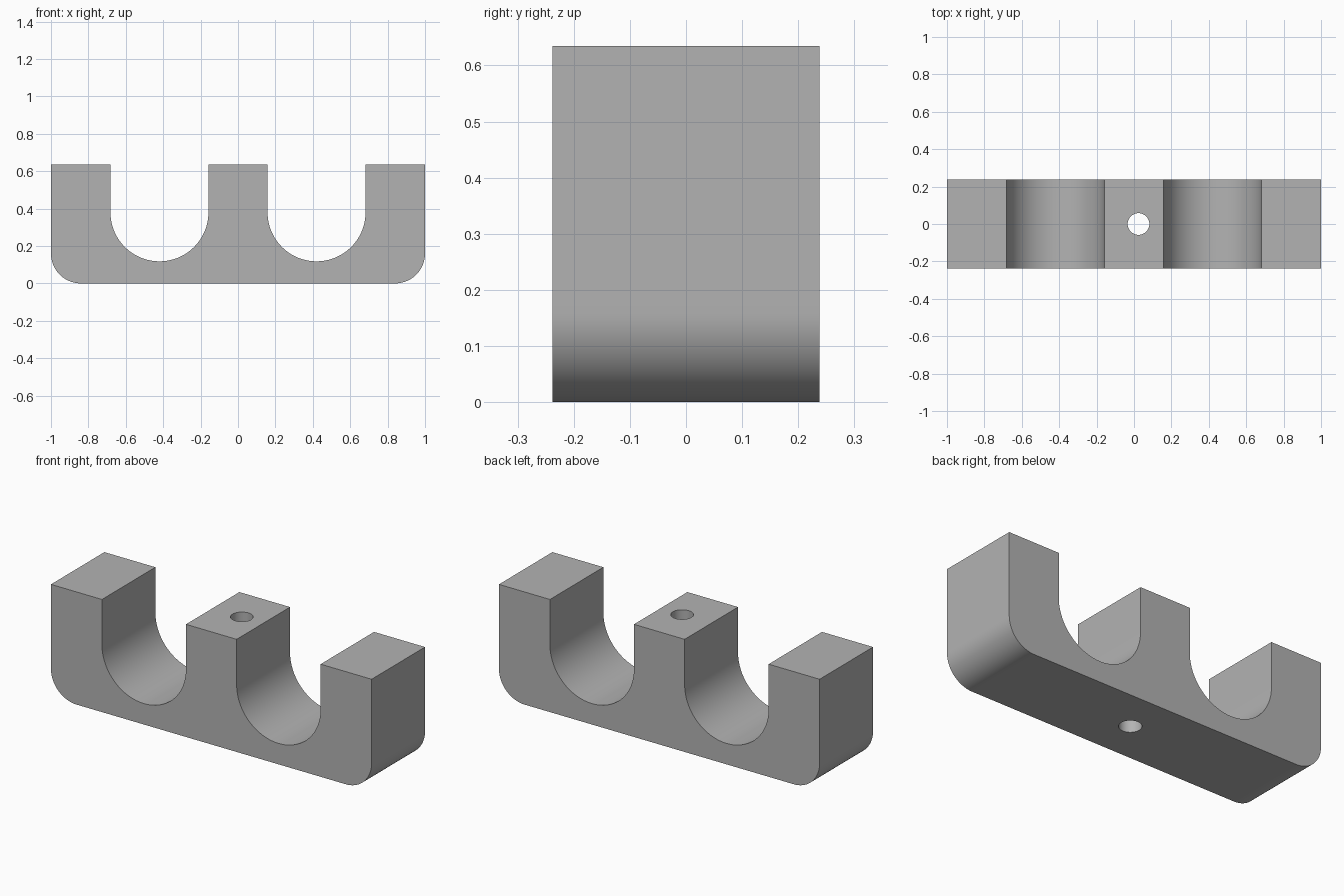
import bpy, bmesh
from math import cos, sin, radians

if "Cube" in bpy.data.objects:
    bpy.data.objects.remove(bpy.data.objects["Cube"], do_unlink=True)

HEIGHT, DEPTH = 0.635, 0.476
SLOT_X, SLOT_Z, SLOT_R = 0.42, 0.38, 0.262
CORNER_R = 0.16
HOLE_X, HOLE_R = 0.024, 0.058

# Plain grey material
grey = bpy.data.materials.new("plain_grey")
grey.use_nodes = True
colour = (0.45, 0.45, 0.45, 1)
grey.diffuse_color = colour
grey.node_tree.nodes["Principled BSDF"].inputs["Base Color"].default_value = colour


def arc(cx, cz, r, start, end, steps):
    """Points along an arc in the xz plane, angles in degrees."""
    angles = [radians(start + (end - start) * i / steps) for i in range(steps + 1)]
    return [(cx + r * cos(a), cz + r * sin(a)) for a in angles]


# Right half of the outline: rounded bottom corner, outer post, slot, centre post
half = arc(1 - CORNER_R, CORNER_R, CORNER_R, -90, 0, 24)
half += [(1, HEIGHT), (SLOT_X + SLOT_R, HEIGHT)]
half += arc(SLOT_X, SLOT_Z, SLOT_R, 0, -180, 64)
half += [(SLOT_X - SLOT_R, HEIGHT)]
outline = half + [(-x, z) for x, z in reversed(half)]

# Extrude the outline through the depth
bm = bmesh.new()
face = bm.faces.new([bm.verts.new((x, -DEPTH / 2, z)) for x, z in outline])
extruded = bmesh.ops.extrude_face_region(bm, geom=[face], use_keep_orig=True)
moved = [v for v in extruded["geom"] if isinstance(v, bmesh.types.BMVert)]
bmesh.ops.translate(bm, verts=moved, vec=(0, DEPTH, 0))
bmesh.ops.recalc_face_normals(bm, faces=bm.faces)
mesh = bpy.data.meshes.new("double_slot_block")
bm.to_mesh(mesh)
bm.free()
block = bpy.data.objects.new("double_slot_block", mesh)
bpy.context.collection.objects.link(block)
mesh.materials.append(grey)

# Screw hole through the centre post
bpy.ops.mesh.primitive_cylinder_add(vertices=48, radius=HOLE_R, depth=2,
                                    location=(HOLE_X, 0, HEIGHT / 2))
cutter = bpy.context.object
cutter.name = "screw_hole_cutter"
cutter.hide_render = True
cutter.data.materials.append(grey)
cut = block.modifiers.new("screw_hole", 'BOOLEAN')
cut.operation = 'DIFFERENCE'
cut.solver = 'EXACT'
cut.object = cutter

bpy.ops.object.select_all(action='DESELECT')
block.select_set(True)
bpy.context.view_layer.objects.active = block
bpy.ops.object.modifier_apply(modifier=cut.name)
bpy.data.objects.remove(cutter, do_unlink=True)
bpy.ops.object.shade_smooth_by_angle(angle=radians(30))
